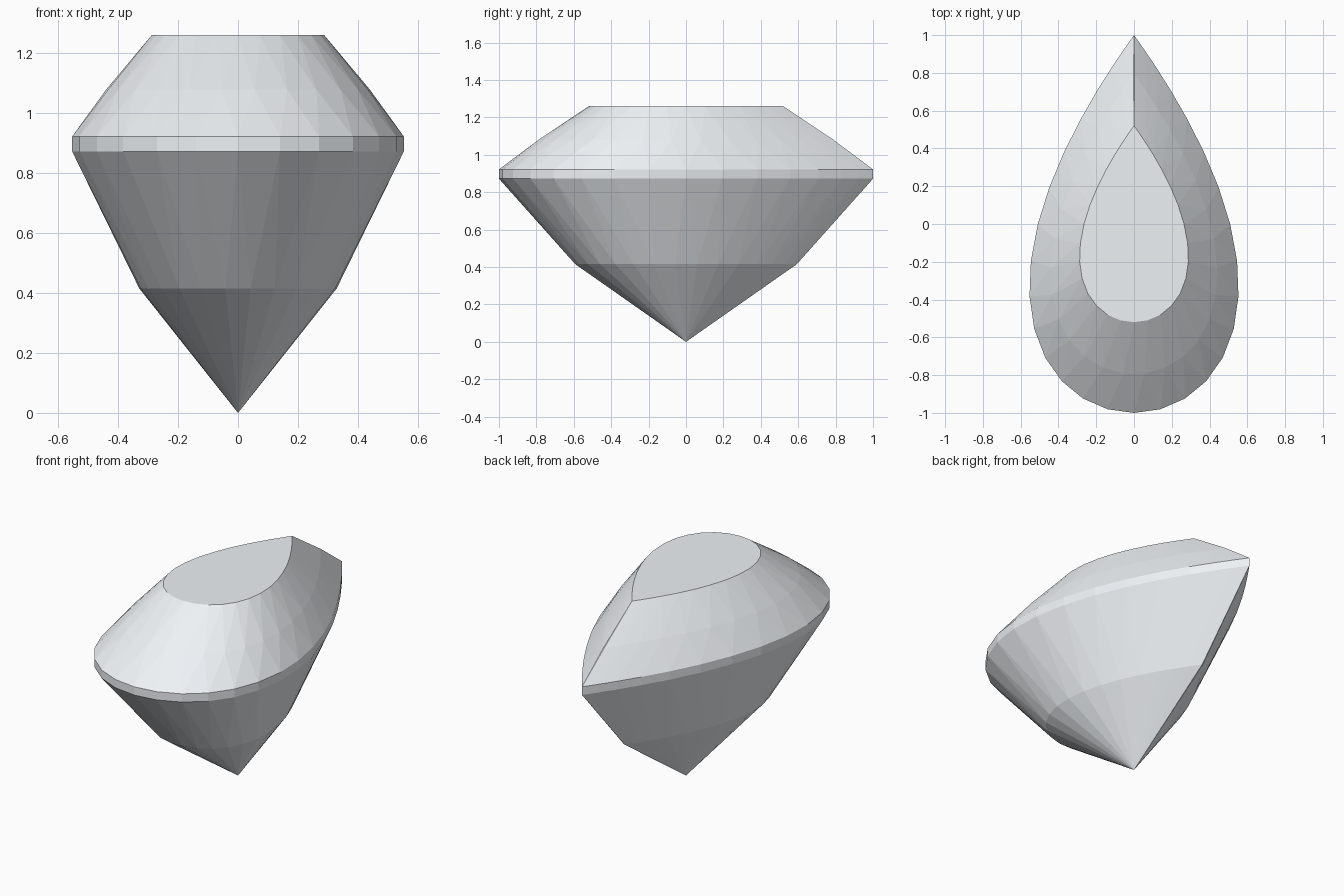
import bpy, bmesh
from math import sin, cos, pi

if "Cube" in bpy.data.objects:
    bpy.data.objects.remove(bpy.data.objects["Cube"])

N = 32          # sides of the pear outline
WIDTH = 0.72


def ring(bm, scale, z, shift=0.0):
    """Pear-shaped loop, pointed at +y; shift is a fraction of one step."""
    loop = []
    for i in range(N):
        t = -pi + 2 * pi * (i + shift) / N
        loop.append(bm.verts.new((scale * WIDTH * sin(t) * cos(t / 2),
                                  -scale * cos(t), z)))
    return loop


def quads(bm, a, b):
    for i in range(N):
        j = (i + 1) % N
        bm.faces.new((a[i], a[j], b[j], b[i]))


def facets(bm, a, b):
    """Triangle band from plain loop a to half-step loop b."""
    for i in range(N):
        j = (i + 1) % N
        bm.faces.new((a[i], a[j], b[i]))
        bm.faces.new((a[j], b[j], b[i]))


bm = bmesh.new()

# Pavilion: culet point and half-step lower break
culet = bm.verts.new((0, 0, 0))
lower = ring(bm, 0.595, 0.415, 0.5)
girdle_low = ring(bm, 1.0, 0.872)
for i in range(N):
    bm.faces.new((culet, lower[(i + 1) % N], lower[i]))
facets(bm, girdle_low, lower)

# Girdle band
girdle_top = ring(bm, 1.0, 0.922)
quads(bm, girdle_low, girdle_top)

# Crown: star facets around a half-step loop, then the flat table
crown = ring(bm, 0.795, 1.078, 0.5)
table = ring(bm, 0.52, 1.26)
facets(bm, girdle_top, crown)
facets(bm, table, crown)
bm.faces.new(table)

bmesh.ops.recalc_face_normals(bm, faces=bm.faces)
mesh = bpy.data.meshes.new("pear_cut_gem")
bm.to_mesh(mesh)
bm.free()
gem = bpy.data.objects.new("pear_cut_gem", mesh)
bpy.context.collection.objects.link(gem)

# Pale clear-stone colour
stone = bpy.data.materials.new("pale_stone")
stone.diffuse_color = (0.86, 0.89, 0.92, 1)
stone.use_nodes = True
stone.node_tree.nodes["Principled BSDF"].inputs["Base Color"].default_value = stone.diffuse_color
mesh.materials.append(stone)
